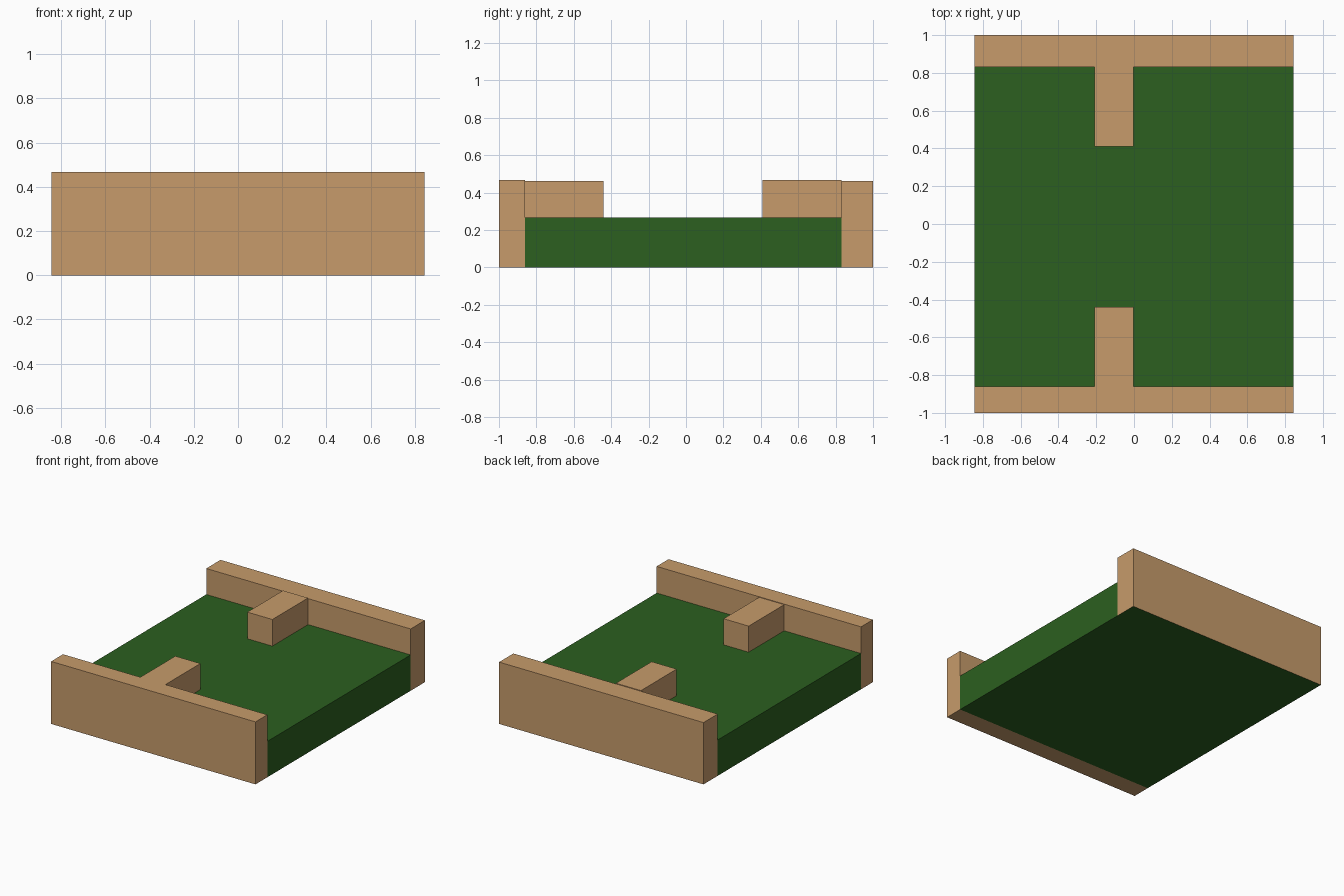
import bpy
import bmesh

default = bpy.data.objects.get("Cube")
if default:
    bpy.data.objects.remove(default, do_unlink=True)


def material(name, rgb):
    mat = bpy.data.materials.new(name)
    mat.use_nodes = True
    color = (*rgb, 1)
    mat.diffuse_color = color
    mat.node_tree.nodes["Principled BSDF"].inputs["Base Color"].default_value = color
    return mat


tan = material("tan_wood", (0.57, 0.33, 0.147))
green = material("grass_green", (0.025, 0.115, 0.014))


def box(name, low, high, *mats):
    """Axis-aligned box between two corners; a second material goes underneath."""
    bm = bmesh.new()
    bmesh.ops.create_cube(bm, size=1)
    for v in bm.verts:
        v.co = [h if c > 0 else l for c, l, h in zip(v.co, low, high)]
    bm.normal_update()
    for f in bm.faces:
        if len(mats) > 1 and f.normal.z < -0.5:
            f.material_index = 1
    mesh = bpy.data.meshes.new(name)
    bm.to_mesh(mesh)
    bm.free()
    for m in mats:
        mesh.materials.append(m)
    obj = bpy.data.objects.new(name, mesh)
    bpy.context.collection.objects.link(obj)
    return obj


HALF = 0.845                # half width
FRONT, BACK = -0.86, 0.832  # inner faces of the end walls
FLOOR = 0.268               # top of the green slab

# Green slab between the end walls
box("floor_slab", (-HALF, FRONT, 0), (HALF, BACK, FLOOR), green)

# End walls; the slab colour runs under the back one
box("front_wall", (-HALF, -1, 0), (HALF, FRONT, 0.467), tan)
box("back_wall", (-HALF, BACK, 0), (HALF, 1, 0.462), tan, green)

# Short dividers standing on the slab
box("front_divider", (-0.21, FRONT, FLOOR), (-0.003, -0.44, 0.463), tan)
box("back_divider", (-0.21, 0.41, FLOOR), (-0.003, BACK, 0.467), tan)
